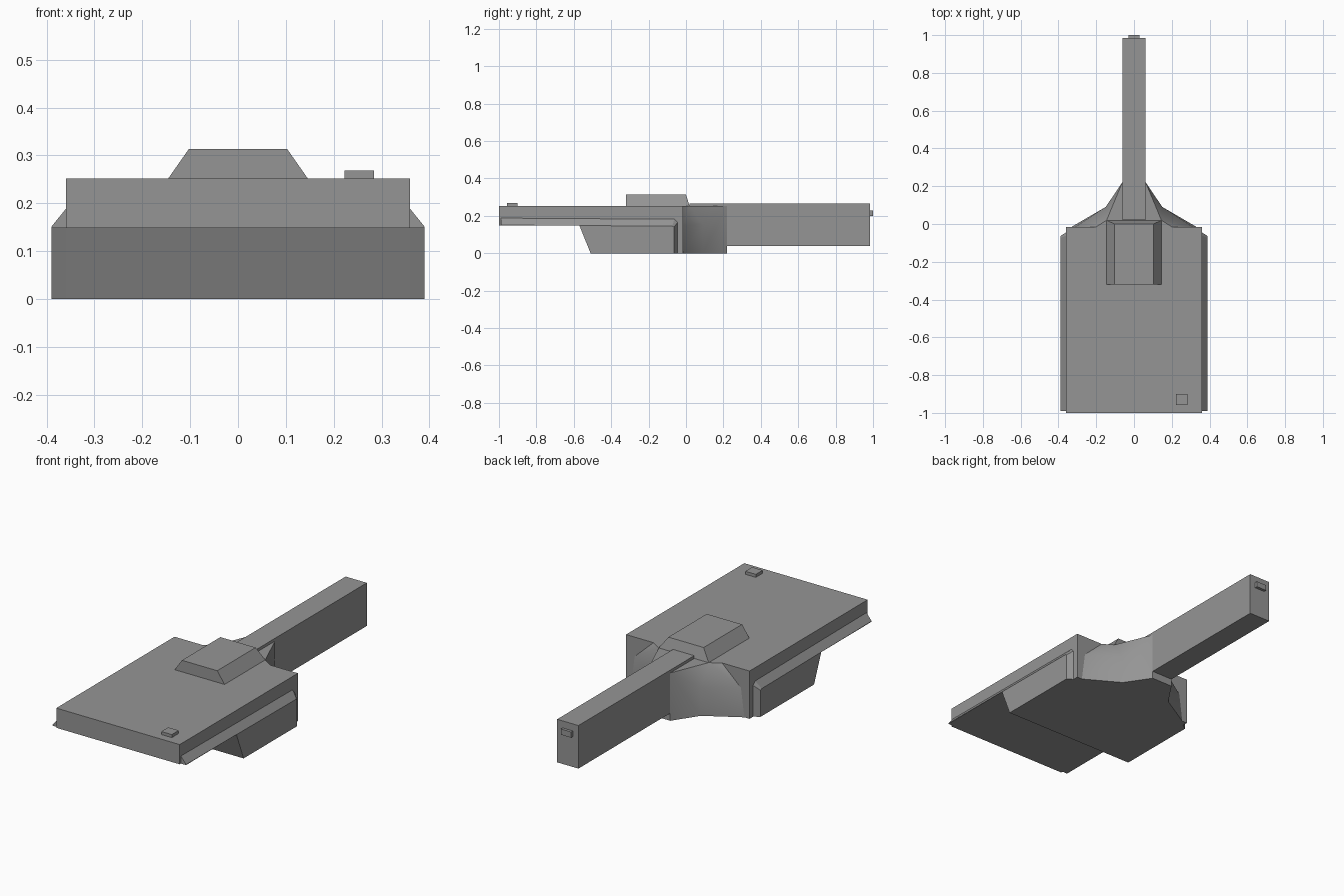
import bpy, bmesh, math

old = bpy.data.objects.get("Cube")
if old:
    bpy.data.objects.remove(old, do_unlink=True)

grey = bpy.data.materials.new("plain grey")
grey.use_nodes = True
COLOUR = (0.3, 0.3, 0.3, 1)
grey.diffuse_color = COLOUR
grey.node_tree.nodes["Principled BSDF"].inputs["Base Color"].default_value = COLOUR


def add_mesh(name, verts, faces, mirror=False):
    mesh = bpy.data.meshes.new(name)
    mesh.from_pydata(verts, [], faces)
    bm = bmesh.new()
    bm.from_mesh(mesh)
    if mirror:
        bmesh.ops.mirror(bm, geom=bm.verts[:] + bm.edges[:] + bm.faces[:],
                         axis='X', merge_dist=0.0001)
    bmesh.ops.recalc_face_normals(bm, faces=bm.faces)
    bm.to_mesh(mesh)
    bm.free()
    mesh.materials.append(grey)
    ob = bpy.data.objects.new(name, mesh)
    bpy.context.collection.objects.link(ob)
    return ob


def loft(name, ring_a, ring_b):
    """Solid between two matching rings."""
    n = len(ring_a)
    faces = [tuple(range(n)), tuple(range(n, 2 * n))]
    faces += [(i, (i + 1) % n, n + (i + 1) % n, n + i) for i in range(n)]
    return add_mesh(name, ring_a + ring_b, faces)


def rect(x0, x1, y0, y1, z):
    return [(x0, y0, z), (x1, y0, z), (x1, y1, z), (x0, y1, z)]


def box(name, x0, x1, y0, y1, z0, z1):
    return loft(name, rect(x0, x1, y0, y1, z0), rect(x0, x1, y0, y1, z1))


# Flat deck and the keel block below it
box("deck", -0.36, 0.36, -1, -0.015, 0.148, 0.252)
keel = [(-0.57, 0.15), (-0.51, 0), (-0.015, 0), (-0.015, 0.15)]
loft("keel", [(-0.36, y, z) for y, z in keel], [(0.36, y, z) for y, z in keel])

# Side skirts, bevelled along the top and rear edges
inner = [(-0.99, 0.148), (-0.99, 0.188), (-0.062, 0.182), (-0.045, 0.165),
         (-0.045, 0), (-0.51, 0), (-0.57, 0.148)]
outer = [(-0.99, 0.148), (-0.99, 0.151), (-0.074, 0.145), (-0.064, 0.14),
         (-0.064, 0), (-0.51, 0), (-0.57, 0.148)]
for side, label in ((1, "left"), (-1, "right")):
    loft(label + "_skirt", [(side * 0.36, y, z) for y, z in inner],
         [(side * 0.39, y, z) for y, z in outer])

# Raised housing with sloping sides
loft("housing", rect(-0.147, 0.147, -0.32, 0.02, 0.25),
     rect(-0.103, 0.103, -0.32, 0, 0.313))

# Tapered collar joining deck and beam: left half, then mirrored
half = [(0.33, -0.015, 0), (0.31, -0.015, 0.15), (0.2, -0.015, 0.252),
        (0.145, 0.02, 0.252), (0.15, 0.09, 0), (0.15, 0.09, 0.15),
        (0.062, 0.22, 0), (0.062, 0.22, 0.252),
        (0, -0.015, 0), (0, -0.015, 0.252), (0, 0.02, 0.252),
        (0, 0.22, 0), (0, 0.22, 0.252)]
collar = add_mesh("collar", half, [
    (0, 4, 5, 1), (1, 5, 3, 2), (4, 6, 7, 5), (5, 7, 3),
    (2, 3, 10, 9), (3, 7, 12, 10), (6, 11, 12, 7), (0, 8, 11, 6, 4)], mirror=True)
bpy.context.view_layer.objects.active = collar
collar.select_set(True)
bpy.ops.object.shade_smooth_by_angle(angle=math.radians(40))
collar.select_set(False)

# Long beam, its end tab and the small deck button
box("beam", -0.062, 0.062, 0.02, 0.985, 0.04, 0.267)
box("end_tab", -0.03, 0.03, 0.98, 1, 0.2, 0.23)
box("deck_button", 0.223, 0.284, -0.957, -0.9, 0.25, 0.268)
